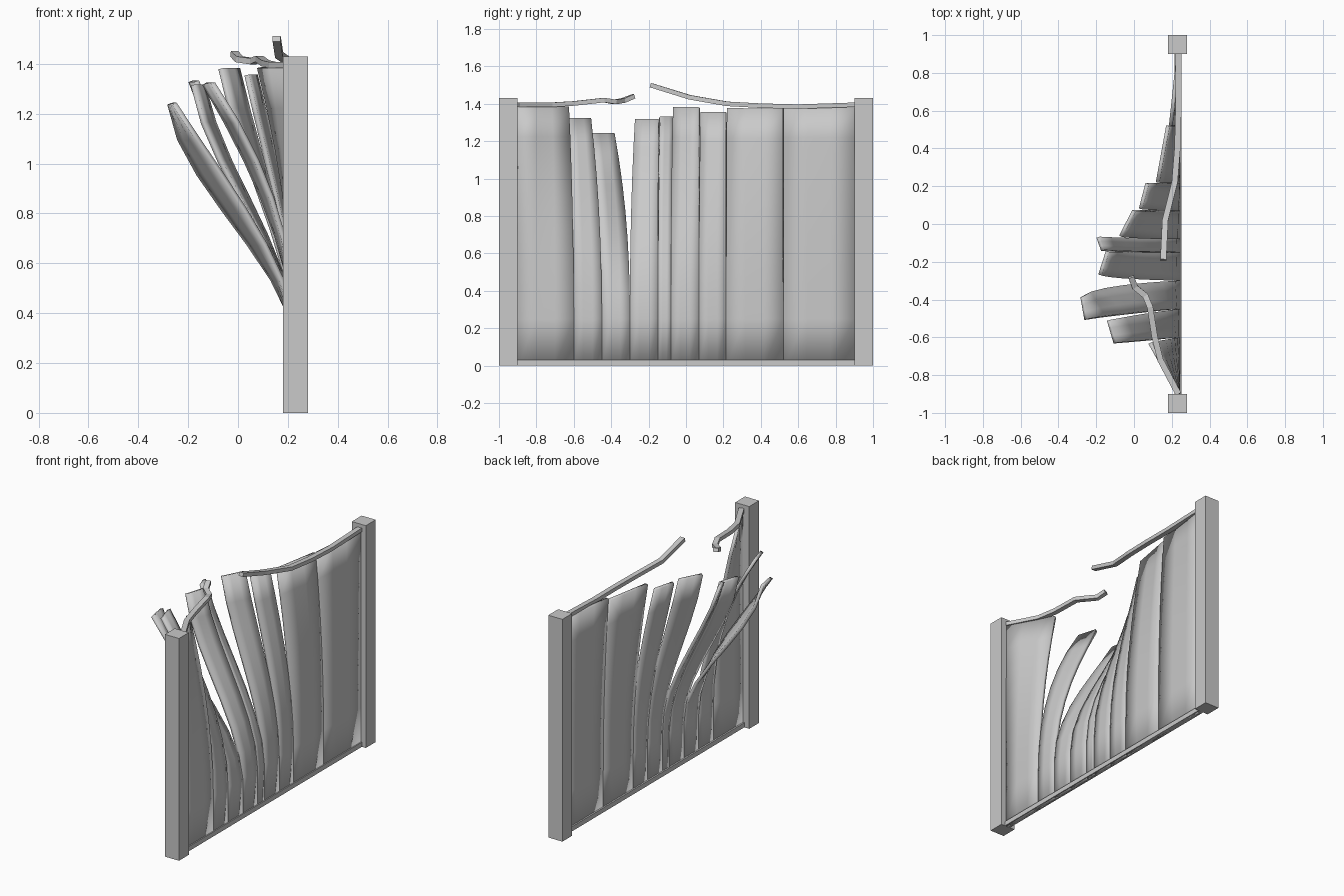
import bpy, bmesh
from mathutils import Vector

cube = bpy.data.objects.get("Cube")
if cube:
    bpy.data.objects.remove(cube)

PLANE_X = 0.235      # resting plane of the panel
BEND_Z = 0.25        # height where the boards begin to bend
ROWS, COLS = 7, 3

grey = bpy.data.materials.new("plain grey")
grey.use_nodes = True
colour = (0.588, 0.588, 0.588, 1)
grey.diffuse_color = colour
grey.node_tree.nodes["Principled BSDF"].inputs["Base Color"].default_value = colour


def add_object(name, bm):
    bmesh.ops.recalc_face_normals(bm, faces=bm.faces)
    mesh = bpy.data.meshes.new(name)
    bm.to_mesh(mesh)
    bm.free()
    mesh.materials.append(grey)
    obj = bpy.data.objects.new(name, mesh)
    bpy.context.collection.objects.link(obj)
    return obj


def add_box(name, low, high):
    bm = bmesh.new()
    bmesh.ops.create_cube(bm, size=1)
    low, high = Vector(low), Vector(high)
    for v in bm.verts:
        v.co = (low + high) / 2 + v.co * (high - low)
    return add_object(name, bm)


def edge_point(edge, top, t):
    """Point on the side edge of a board, t running from bend to tip."""
    y_low, y_top, tip_x, early = edge
    fall = t * t * (1 + early * (1 - t))
    return Vector((PLANE_X + (tip_x - PLANE_X) * fall,
                   y_low + (y_top - y_low) * t * t,
                   BEND_Z + (top - BEND_Z) * t))


def add_board(name, top, left, right):
    bm = bmesh.new()
    grid = []
    for row in range(-1, ROWS + 1):
        t = max(row, 0) / ROWS
        a, b = edge_point(left, top, t), edge_point(right, top, t)
        if row < 0:
            a.z = b.z = 0
        grid.append([bm.verts.new(a.lerp(b, c / COLS)) for c in range(COLS + 1)])
    for lower, upper in zip(grid, grid[1:]):
        for c in range(COLS):
            bm.faces.new((lower[c], lower[c + 1], upper[c + 1], upper[c]))
    board = add_object(name, bm)
    solid = board.modifiers.new("thickness", "SOLIDIFY")
    solid.thickness = 0.02
    solid.offset = 0
    return board


def add_rail(name, path, width=0.032, height=0.024):
    """Sweep a small rectangle along a bent path."""
    bm = bmesh.new()
    points = [Vector(p) for p in path]
    rings = []
    for i, p in enumerate(points):
        along = points[min(i + 1, len(points) - 1)] - points[max(i - 1, 0)]
        side = along.cross(Vector((0, 0, 1))).normalized()
        up = side.cross(along).normalized()
        rings.append([bm.verts.new(p + side * s * width / 2 + up * u * height / 2)
                      for s, u in ((-1, -1), (1, -1), (1, 1), (-1, 1))])
    for a, b in zip(rings, rings[1:]):
        for i in range(4):
            j = (i + 1) % 4
            bm.faces.new((a[i], a[j], b[j], b[i]))
    bm.faces.new(rings[0])
    bm.faces.new(rings[-1])
    return add_object(name, bm)


# End posts and the bottom rail
for name, y in (("front_post", -0.95), ("back_post", 0.95)):
    add_box(name, (0.18, y - 0.05, 0), (0.28, y + 0.05, 1.43))
add_box("bottom_rail", (0.215, -0.9, 0), (0.252, 0.9, 0.03))

# Torn boards: tip height, then two edges (low y, tip y, tip x, early bend)
boards = {
    "front_end_board": (1.385, (-0.9, -0.9, 0.235, 0), (-0.6, -0.63, 0.085, 0.1)),
    "front_bent_board": (1.32, (-0.6, -0.63, -0.1, -0.2), (-0.45, -0.51, -0.135, 0.3)),
    "far_bent_board": (1.24, (-0.45, -0.505, -0.255, 0.7), (-0.3, -0.385, -0.275, 1.8)),
    "gap_board": (1.315, (-0.3, -0.27, -0.18, 1.6), (-0.15, -0.145, -0.14, 1.4)),
    "narrow_board": (1.33, (-0.15, -0.14, -0.165, 1.2), (-0.08, -0.07, -0.19, 1.2)),
    "middle_board": (1.38, (-0.08, -0.065, -0.07, 1.3), (0.07, 0.07, 0, 0.9)),
    "back_bent_board": (1.355, (0.07, 0.08, 0.035, 0.8), (0.215, 0.215, 0.07, 0.3)),
    "back_wide_board": (1.375, (0.215, 0.22, 0.125, 0.3), (0.52, 0.52, 0.18, 0)),
    "back_end_board": (1.38, (0.52, 0.522, 0.195, 0), (0.9, 0.9, 0.235, 0)),
}
for name, (top, left, right) in boards.items():
    board = add_board(name, top, left, right)
    bpy.ops.object.select_all(action="DESELECT")
    board.select_set(True)
    bpy.context.view_layer.objects.active = board
    bpy.ops.object.shade_smooth_by_angle(angle=0.5)

# Two halves of the snapped top rail
add_rail("front_top_rail", [
    (0.235, -0.9, 1.395), (0.14, -0.72, 1.395), (0.11, -0.6, 1.402),
    (0.085, -0.44, 1.42), (0.06, -0.38, 1.41), (0.005, -0.335, 1.418),
    (-0.015, -0.28, 1.44)])
add_rail("back_top_rail", [
    (0.235, 0.9, 1.395), (0.235, 0.6, 1.385), (0.23, 0.4, 1.39),
    (0.215, 0.22, 1.4), (0.165, 0.02, 1.435), (0.155, -0.19, 1.5)])
